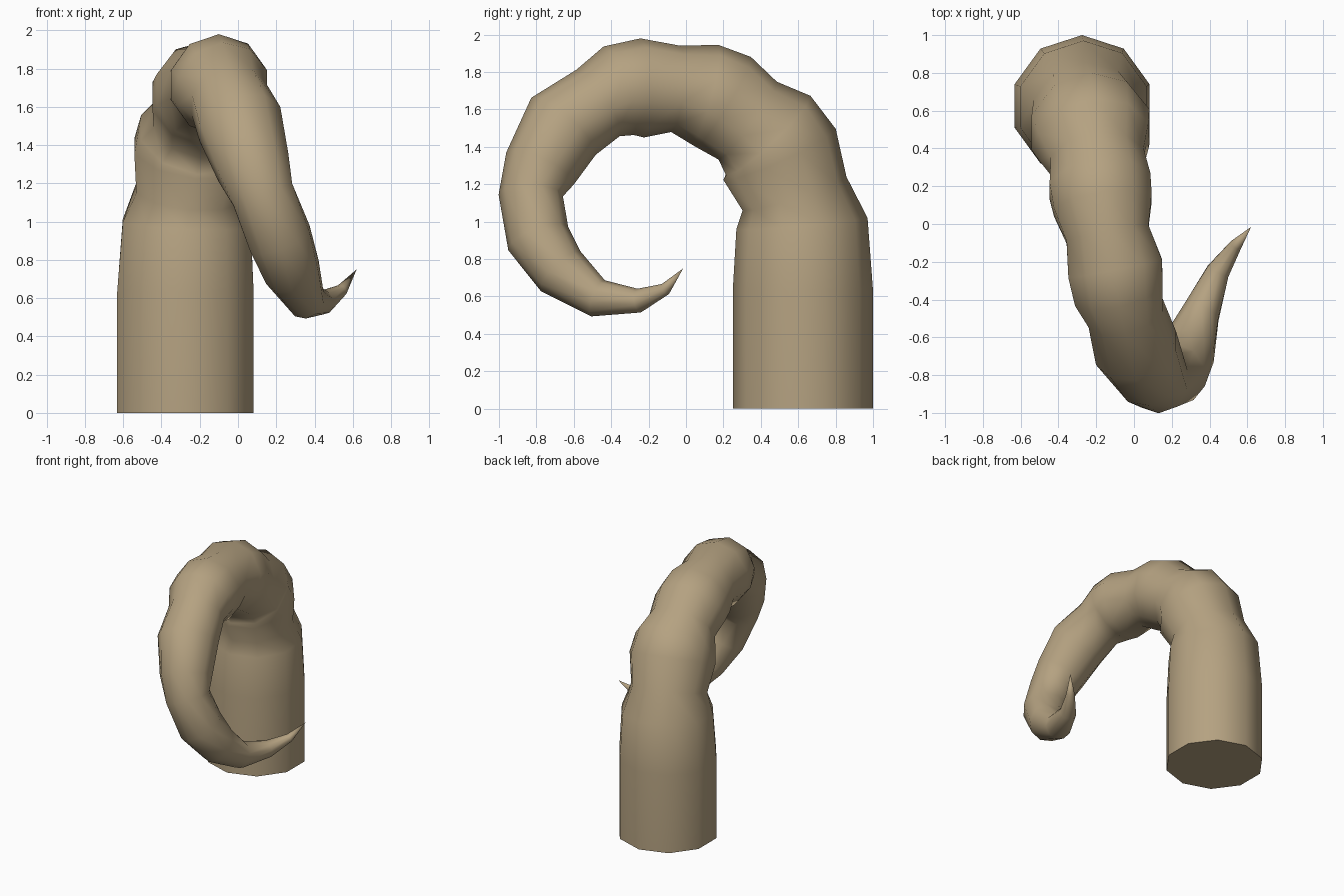
import bpy, bmesh, math
from mathutils import Vector

if "Cube" in bpy.data.objects:
    bpy.data.objects.remove(bpy.data.objects["Cube"])

SIDES = 10
# Centre line of the curled horn: x, y, z, radius (pinched and swollen rings)
RINGS = [
    (-.275, .625, 0, .375), (-.275, .625, .63, .375), (-.268, .62, .99, .352),
    (-.255, .58, 1.15, .292), (-.23, .50, 1.36, .33), (-.215, .44, 1.46, .31),
    (-.195, .33, 1.54, .26), (-.18, .20, 1.64, .282), (-.165, .10, 1.68, .275),
    (-.14, -.055, 1.71, .232), (-.10, -.235, 1.715, .265), (-.08, -.36, 1.70, .25),
    (-.045, -.47, 1.635, .212), (.01, -.655, 1.51, .23), (.08, -.78, 1.285, .20),
    (.13, -.83, 1.14, .172), (.22, -.79, .91, .172), (.285, -.67, .735, .15),
    (.355, -.47, .59, .103), (.445, -.25, .578, .064), (.54, -.11, .64, .033),
    (.62, -.015, .75, 0),
]

bone = bpy.data.materials.new("tan horn")
bone.diffuse_color = (.46, .36, .22, 1)
bone.use_nodes = True
bone.node_tree.nodes["Principled BSDF"].inputs["Base Color"].default_value = bone.diffuse_color

bm = bmesh.new()
centres = [Vector(r[:3]) for r in RINGS]
loops = []
for i, (c, r) in enumerate(zip(centres[:-1], [q[3] for q in RINGS])):
    # Ring square to the path, with one corner on the outside of the curl
    t = Vector((0, 0, 1)) if i < 2 else (centres[i + 1] - centres[i - 1]).normalized()
    side = Vector((1, 0, 0))
    side = (side - side.dot(t) * t).normalized()
    out = t.cross(side)
    loops.append([bm.verts.new(c + r * (math.sin(a) * side + math.cos(a) * out))
                  for a in (2 * math.pi * k / SIDES for k in range(SIDES))])

# Skin between rings, pointed tip and flat base
for a, b in zip(loops, loops[1:]):
    for k in range(SIDES):
        n = (k + 1) % SIDES
        bm.faces.new((a[k], a[n], b[n], b[k]))
tip = bm.verts.new(centres[-1])
for k in range(SIDES):
    bm.faces.new((loops[-1][k], loops[-1][(k + 1) % SIDES], tip))
base = bm.faces.new(loops[0])
bmesh.ops.recalc_face_normals(bm, faces=bm.faces)
for f in bm.faces:
    f.smooth = f is not base
for e in base.edges:
    e.smooth = False

mesh = bpy.data.meshes.new("curled_horn")
bm.to_mesh(mesh)
bm.free()
mesh.materials.append(bone)
horn = bpy.data.objects.new("curled_horn", mesh)
bpy.context.collection.objects.link(horn)
